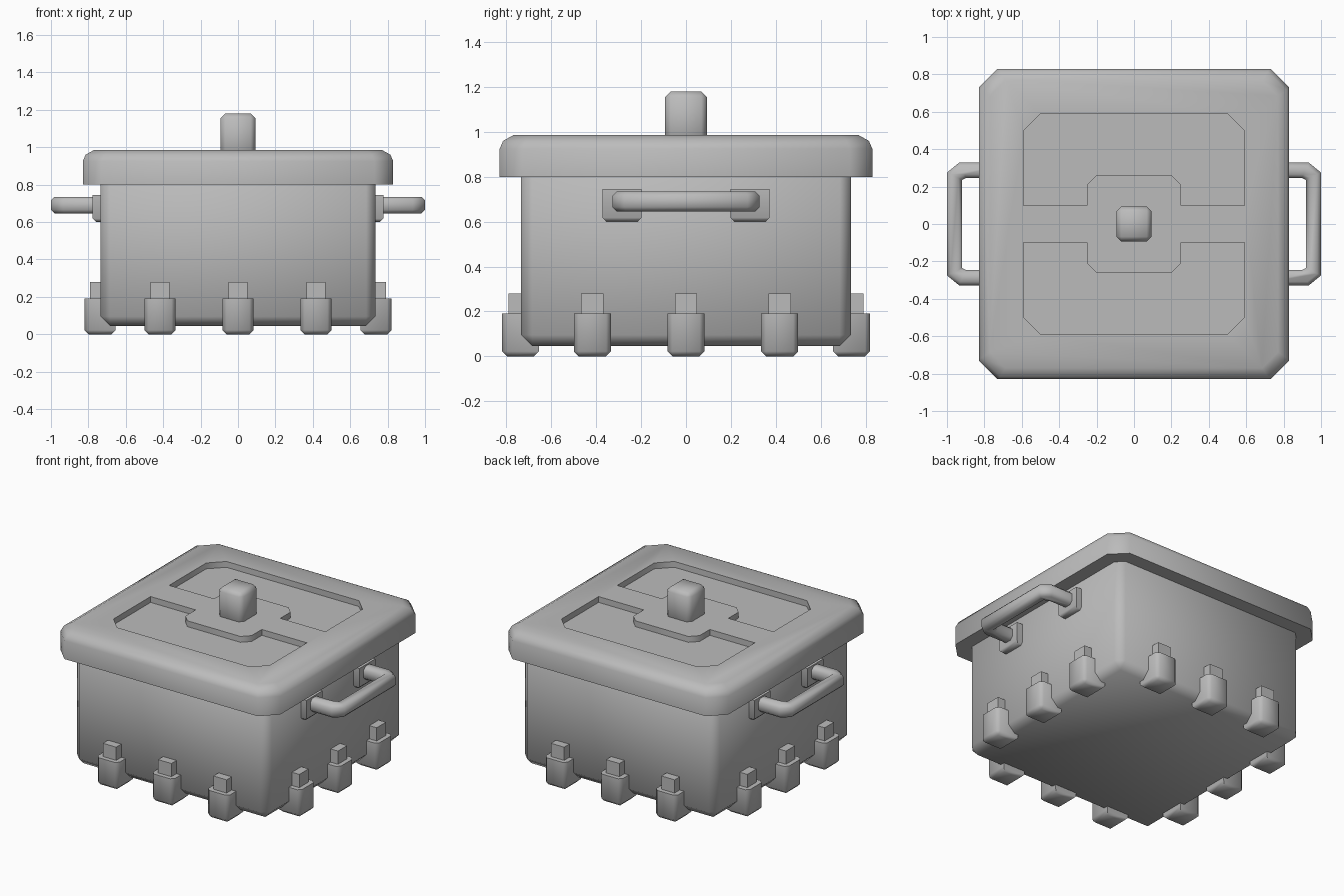
import bpy, bmesh, math

if "Cube" in bpy.data.objects:
    bpy.data.objects.remove(bpy.data.objects["Cube"])

grey = bpy.data.materials.new("plain grey")
grey.diffuse_color = (0.5, 0.5, 0.5, 1)
grey.use_nodes = True
grey.node_tree.nodes["Principled BSDF"].inputs["Base Color"].default_value = grey.diffuse_color


def finish(bm, name, angle=50):
    bmesh.ops.recalc_face_normals(bm, faces=bm.faces)
    me = bpy.data.meshes.new(name)
    bm.to_mesh(me)
    bm.free()
    me.materials.append(grey)
    ob = bpy.data.objects.new(name, me)
    bpy.context.collection.objects.link(ob)
    bpy.ops.object.select_all(action='DESELECT')
    ob.select_set(True)
    bpy.context.view_layer.objects.active = ob
    bpy.ops.object.shade_smooth_by_angle(angle=math.radians(angle))
    return ob


def bevel(bm, width, rule=lambda c: True):
    edges = [e for e in bm.edges if rule((e.verts[0].co + e.verts[1].co) / 2)
             and e.calc_face_angle(0) > 0.2]
    bmesh.ops.bevel(bm, geom=edges, offset=width, segments=1, affect='EDGES', profile=0.5)


def box(name, lo, hi, width=0, rule=lambda c: True):
    bm = bmesh.new()
    bmesh.ops.create_cube(bm, size=1)
    for v in bm.verts:
        for i in range(3):
            v.co[i] = lo[i] if v.co[i] < 0 else hi[i]
    if width:
        bevel(bm, width, rule)
    return finish(bm, name)


def loft(bm, rings):
    loops = [[bm.verts.new(p) for p in r] for r in rings]
    n = len(loops[0])
    for a, b in zip(loops, loops[1:]):
        for i in range(n):
            bm.faces.new((a[i], a[(i + 1) % n], b[(i + 1) % n], b[i]))
    bm.faces.new(loops[0][::-1])
    bm.faces.new(loops[-1])
    bmesh.ops.recalc_face_normals(bm, faces=bm.faces)


def octagon(r, c, z):
    s = r - c
    return [(r, -s, z), (r, s, z), (s, r, z), (-s, r, z),
            (-r, s, z), (-r, -s, z), (-s, -r, z), (s, -r, z)]


def prism(bm, pts, z0, z1):
    loft(bm, [[(x, y, z) for x, y in pts] for z in (z0, z1)])


def turned(ob, angle):
    ob.rotation_euler.z = angle


# Pot body with chamfered corners
box("pot_body", (-0.735, -0.735, 0.045), (0.735, 0.735, 0.9), 0.05)

# Lid with sloping shoulder
bm = bmesh.new()
loft(bm, [octagon(0.83, 0.1, 0.8), octagon(0.83, 0.1, 0.925),
          octagon(0.815, 0.1, 0.96), octagon(0.77, 0.085, 0.985)])
lid = finish(bm, "lid")

# Two sunken lid panels, notched around the knob
half = [(0.25, 0.1), (0.59, 0.1), (0.59, 0.5), (0.5, 0.59)]
notch = [(-0.25, 0.21), (-0.2, 0.26), (0.2, 0.26), (0.25, 0.21)]
outline = half + [(-x, y) for x, y in reversed(half)] + notch
for side in (1, -1):
    bm = bmesh.new()
    prism(bm, [(x, y * side) for x, y in outline], 0.945, 1.1)
    cutter = finish(bm, "panel_cutter")
    cutter.hide_render = True
    cutter.hide_set(True)
    mod = lid.modifiers.new("panel", 'BOOLEAN')
    mod.object = cutter
    mod.operation = 'DIFFERENCE'
    mod.solver = 'EXACT'
    bpy.context.view_layer.objects.active = lid
    bpy.ops.object.modifier_apply(modifier=mod.name)
    bpy.data.objects.remove(cutter)
lid.select_set(True)
bpy.ops.object.shade_smooth_by_angle(angle=math.radians(50))

# Knob
box("lid_knob", (-0.093, -0.093, 0.93), (0.093, 0.093, 1.18), 0.025)

# Side handles and their mounting pads
outer = [(0.74, 0.328), (0.935, 0.328), (1.0, 0.275)]
inner = [(0.92, 0.235), (0.9, 0.245), (0.74, 0.245)]
loop = (outer + [(x, -y) for x, y in reversed(outer)]
        + [(x, -y) for x, y in reversed(inner)] + inner)
for angle in (0, math.pi):
    bm = bmesh.new()
    prism(bm, loop, 0.645, 0.735)
    bevel(bm, 0.02, lambda c: c.x > 0.76 and abs(c.z - 0.69) > 0.04)
    turned(finish(bm, "handle"), angle)
    for s in (1, -1):
        turned(box("handle_pad", (0.7, s * 0.285 - 0.087, 0.6), (0.777, s * 0.285 + 0.087, 0.745),
                   0.018, lambda c: c.z < 0.61), angle)

# Three feet with clips along each side
for k in range(4):
    for y in (-0.417, 0, 0.417):
        turned(box("foot", (0.655, y - 0.083, 0), (0.82, y + 0.083, 0.19), 0.022,
                   lambda c: c.z < 0.01 or (c.x > 0.81 and c.z < 0.18)), k * math.pi / 2)
        turned(box("foot_clip", (0.7, y - 0.05, 0.15), (0.79, y + 0.05, 0.28)), k * math.pi / 2)
